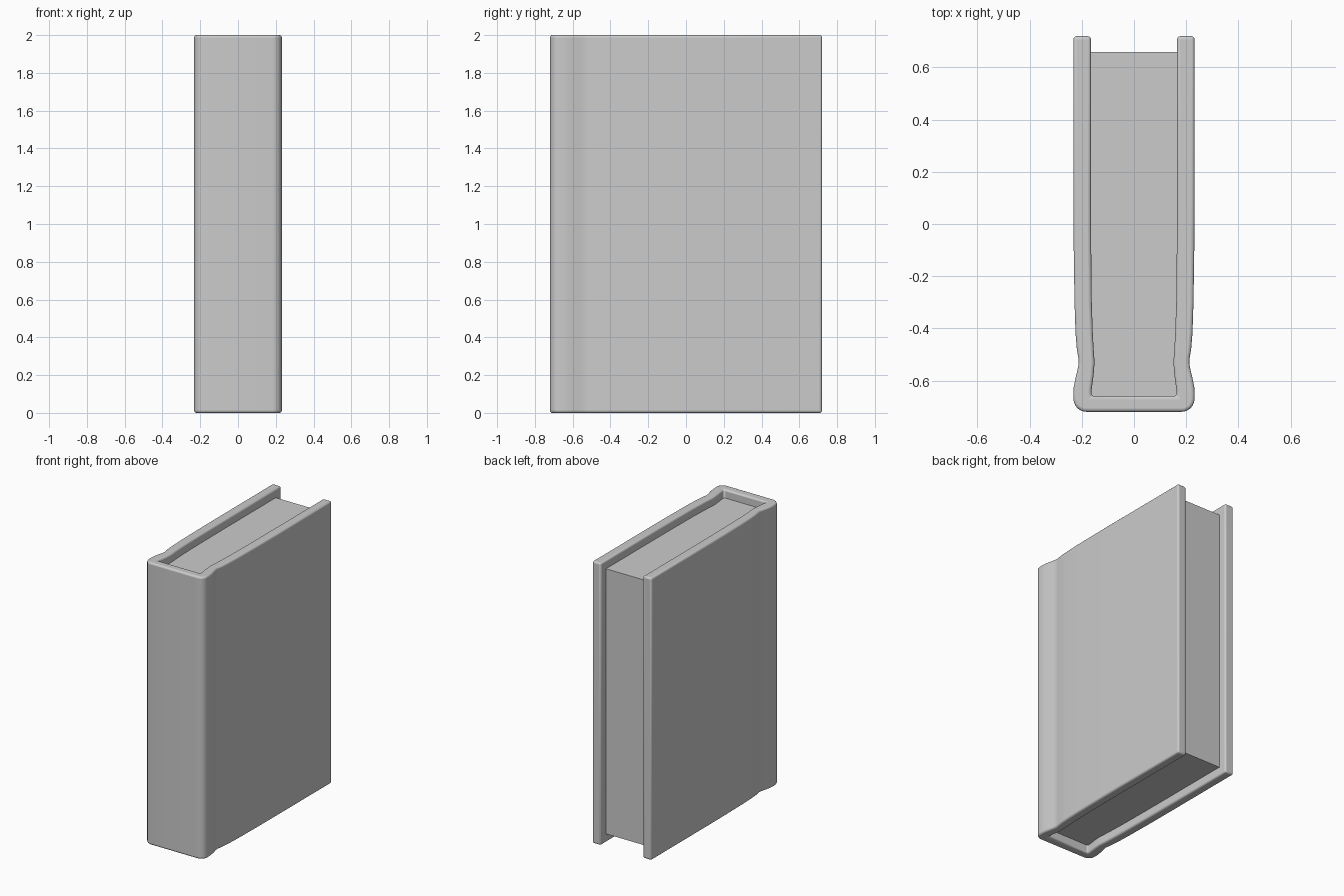
import bpy, bmesh, math

if "Cube" in bpy.data.objects:
    bpy.data.objects.remove(bpy.data.objects["Cube"])

# Half cross-sections (x, y), running from the fore-edge to the spine
OUTER = [(0.232, 0.72), (0.232, 0.1), (0.231, -0.1), (0.228, -0.3), (0.224, -0.42),
         (0.219, -0.48), (0.213, -0.515), (0.212, -0.53), (0.214, -0.548),
         (0.224, -0.59), (0.231, -0.625), (0.232, -0.645)]
INNER = [(0.165, 0.72), (0.165, 0.1), (0.164, -0.1), (0.162, -0.3), (0.158, -0.42),
         (0.154, -0.49), (0.151, -0.53), (0.155, -0.58), (0.163, -0.64), (0.164, -0.66)]

# Rounded spine corner, an elliptical quarter turn
for i in range(0, 7):
    a = math.radians(90 * i / 6)
    OUTER.append((0.182 + 0.05 * math.cos(a), -0.67 - 0.05 * math.sin(a)))


def mirrored(half):
    """Mirror a half profile into one open path around the spine."""
    return half + [(-x, y) for x, y in reversed(half)]


def extrude_profile(name, points, z0, z1):
    bm = bmesh.new()
    face = bm.faces.new([bm.verts.new((x, y, z0)) for x, y in points])
    top = bmesh.ops.extrude_face_region(bm, geom=[face])
    verts = [g for g in top["geom"] if isinstance(g, bmesh.types.BMVert)]
    bmesh.ops.translate(bm, verts=verts, vec=(0, 0, z1 - z0))
    bmesh.ops.recalc_face_normals(bm, faces=bm.faces)
    mesh = bpy.data.meshes.new(name)
    bm.to_mesh(mesh)
    bm.free()
    obj = bpy.data.objects.new(name, mesh)
    bpy.context.collection.objects.link(obj)
    return obj


# Hard cover: a U-shaped wrap with hinge grooves and softened rims
cover = extrude_profile("cover", mirrored(OUTER) + mirrored(INNER)[::-1], 0, 2)
bevel = cover.modifiers.new("soft_rims", "BEVEL")
bevel.width = 0.012
bevel.segments = 3
bevel.limit_method = "ANGLE"
bevel.angle_limit = math.radians(50)

# Page block: follows the inside of the cover, recessed on three edges
pages_half = [(INNER[0][0], 0.66)] + INNER[1:]
pages = extrude_profile("pages", mirrored(pages_half), 0.06, 1.94)

for obj in (cover, pages):
    bpy.ops.object.select_all(action="DESELECT")
    obj.select_set(True)
    bpy.context.view_layer.objects.active = obj
    bpy.ops.object.shade_smooth_by_angle(angle=math.radians(35))
